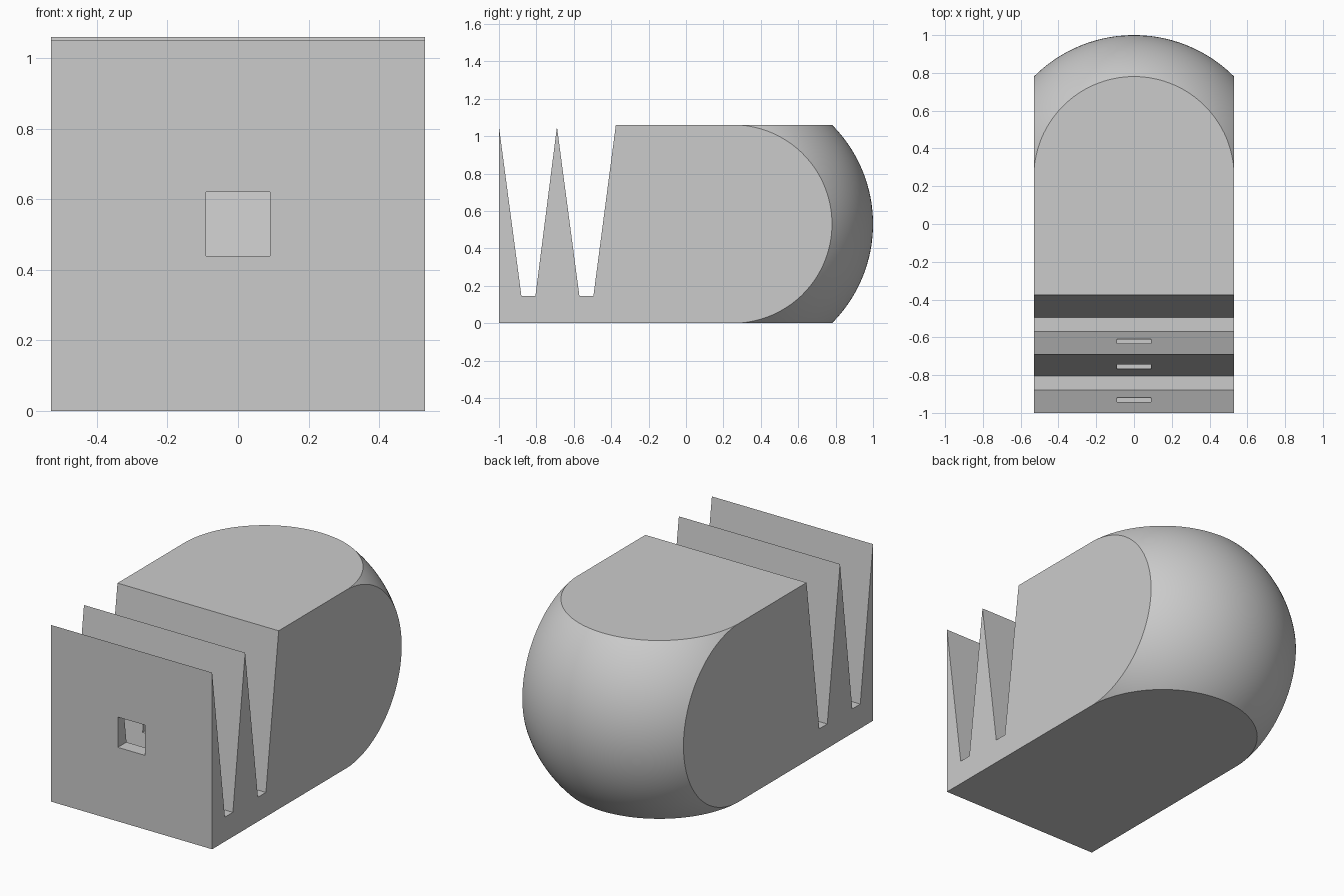
import bpy, bmesh, math
from mathutils import Matrix, Vector

HALF, TOP = 0.53, 1.06       # block half width and height
MID = TOP / 2
RADIUS, CENTRE_Y = 0.75, 0.25  # domed back end

cube = bpy.data.objects.get("Cube")
if cube:
    bpy.data.objects.remove(cube, do_unlink=True)

grey = bpy.data.materials.new("light_grey")
grey.use_nodes = True
colour = (0.6, 0.6, 0.6, 1)
grey.diffuse_color = colour
grey.node_tree.nodes["Principled BSDF"].inputs["Base Color"].default_value = colour


def make_object(name, bm):
    bmesh.ops.recalc_face_normals(bm, faces=bm.faces)
    mesh = bpy.data.meshes.new(name)
    bm.to_mesh(mesh)
    bm.free()
    mesh.materials.append(grey)
    obj = bpy.data.objects.new(name, mesh)
    bpy.context.collection.objects.link(obj)
    return obj


def apply_boolean(obj, cutter, operation):
    cutter.hide_render = True
    mod = obj.modifiers.new(operation.title(), 'BOOLEAN')
    mod.operation, mod.solver, mod.object = operation, 'EXACT', cutter
    bpy.context.view_layer.objects.active = obj
    bpy.ops.object.modifier_apply(modifier=mod.name)
    bpy.data.objects.remove(cutter, do_unlink=True)


# Body: side profile with two tapered fins, extruded across the width
profile = [(-1, 0), (-1, 1.05), (-0.88, 0.145), (-0.805, 0.145), (-0.69, 1.05),
           (-0.57, 0.145), (-0.495, 0.145), (-0.375, TOP), (1.1, TOP), (1.1, 0)]
bm = bmesh.new()
face = bm.faces.new([bm.verts.new((-HALF, y, z)) for y, z in profile])
ext = bmesh.ops.extrude_face_region(bm, geom=[face])
bmesh.ops.translate(bm, vec=(2 * HALF, 0, 0),
                    verts=[v for v in ext["geom"] if isinstance(v, bmesh.types.BMVert)])
body = make_object("finned_body", bm)

# Dome: lathed envelope whose ball end rounds off the back of the block
outline = [(0, -1.2), (1.2, -1.2), (1.2, CENTRE_Y)]
steps = 40
for i in range(steps + 1):
    a = math.pi / 2 * i / steps
    outline.append((RADIUS * math.cos(a), CENTRE_Y + RADIUS * math.sin(a)))
bm = bmesh.new()
verts = [bm.verts.new((r, y, MID)) for r, y in outline]
edges = [bm.edges.new(pair) for pair in zip(verts, verts[1:])]
bmesh.ops.spin(bm, geom=verts + edges, cent=(0, 0, MID), axis=(0, 1, 0),
               angle=2 * math.pi, steps=128)
bmesh.ops.remove_doubles(bm, verts=bm.verts, dist=0.0001)
apply_boolean(body, make_object("dome_envelope", bm), 'INTERSECT')

# Square window through both fins
bm = bmesh.new()
bmesh.ops.create_cube(bm, size=1, matrix=Matrix.Translation(Vector((0, -0.85, 0.53)))
                      @ Matrix.Diagonal((0.18, 0.6, 0.18, 1)))
apply_boolean(body, make_object("window_cutter", bm), 'DIFFERENCE')

# Smooth dome, crisp flat faces
bpy.ops.object.select_all(action='DESELECT')
body.select_set(True)
bpy.context.view_layer.objects.active = body
bpy.ops.object.shade_smooth_by_angle(angle=math.radians(30))
